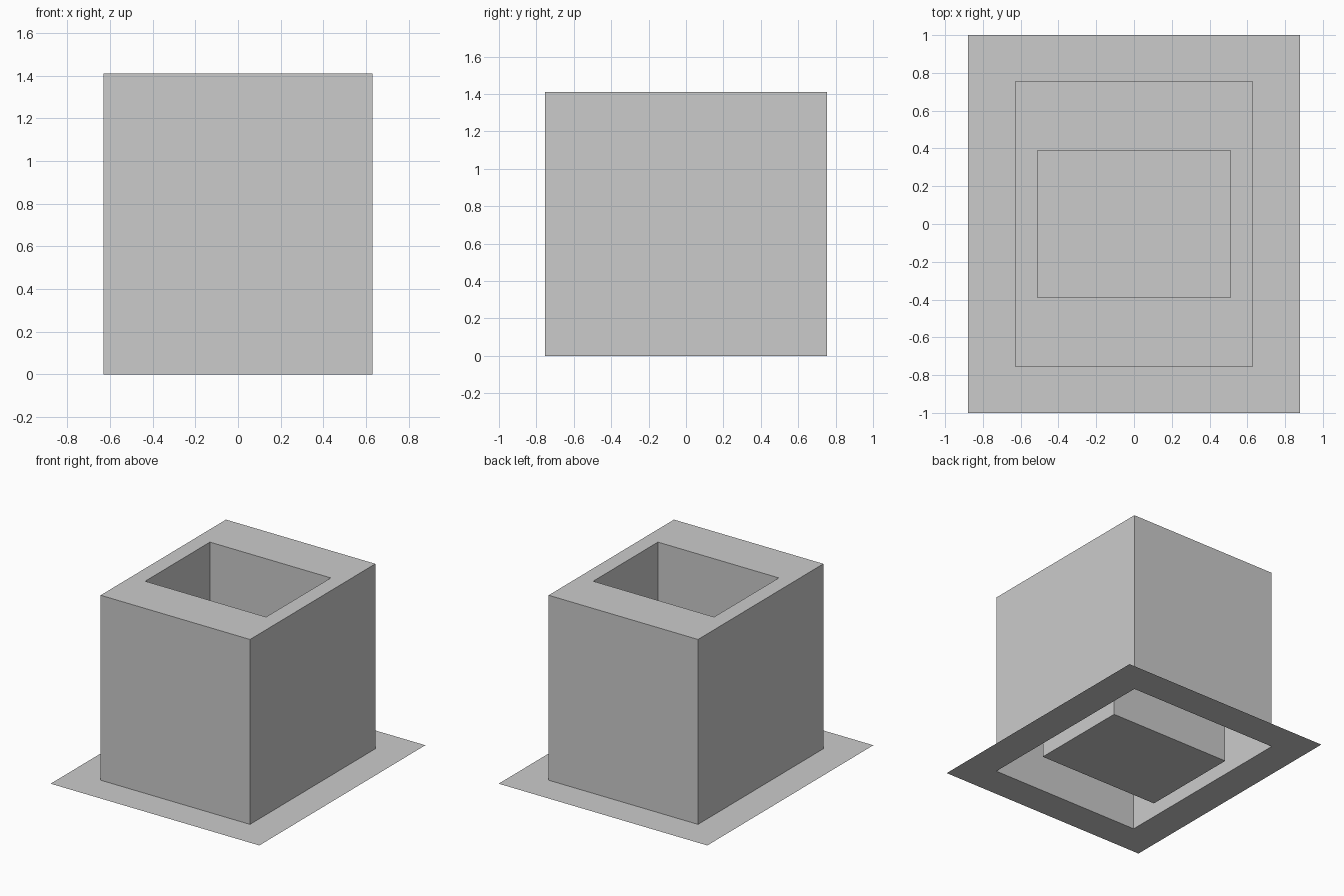
import bpy
import bmesh

old = bpy.data.objects.get("Cube")
if old:
    bpy.data.objects.remove(old, do_unlink=True)

# Plain grey material
grey = bpy.data.materials.new("plain_grey")
grey.use_nodes = True
colour = (0.6, 0.6, 0.6, 1)
grey.diffuse_color = colour
grey.node_tree.nodes["Principled BSDF"].inputs["Base Color"].default_value = colour

HEIGHT = 1.41
FLANGE = (0.88, 1.0, 0)
BASE = (0.63, 0.755, 0)
RIM = (0.63, 0.755, HEIGHT)
MOUTH = (0.51, 0.39, HEIGHT)
FLOOR = (0.51, 0.39, 0)


def shell(name, rings, closed=False):
    """Join rectangular rings (half x, half y, z), outermost first."""
    bm = bmesh.new()
    loops = [[bm.verts.new((sx * x, sy * y, z))
              for sx, sy in ((-1, -1), (1, -1), (1, 1), (-1, 1))]
             for x, y, z in rings]
    for a, b in zip(loops, loops[1:]):
        for i in range(4):
            j = (i + 1) % 4
            bm.faces.new((a[i], a[j], b[j], b[i]))
    if closed:
        bm.faces.new(loops[-1])
    mesh = bpy.data.meshes.new(name)
    bm.to_mesh(mesh)
    bm.free()
    mesh.materials.append(grey)
    obj = bpy.data.objects.new(name, mesh)
    bpy.context.collection.objects.link(obj)
    return obj


# Flat sheet around the foot, hollow body, and the pocket sunk into it
shell("base_flange", [FLANGE, BASE])
shell("outer_walls", [BASE, RIM])
shell("top_rim", [RIM, MOUTH])
shell("inner_pocket", [MOUTH, FLOOR], closed=True)
